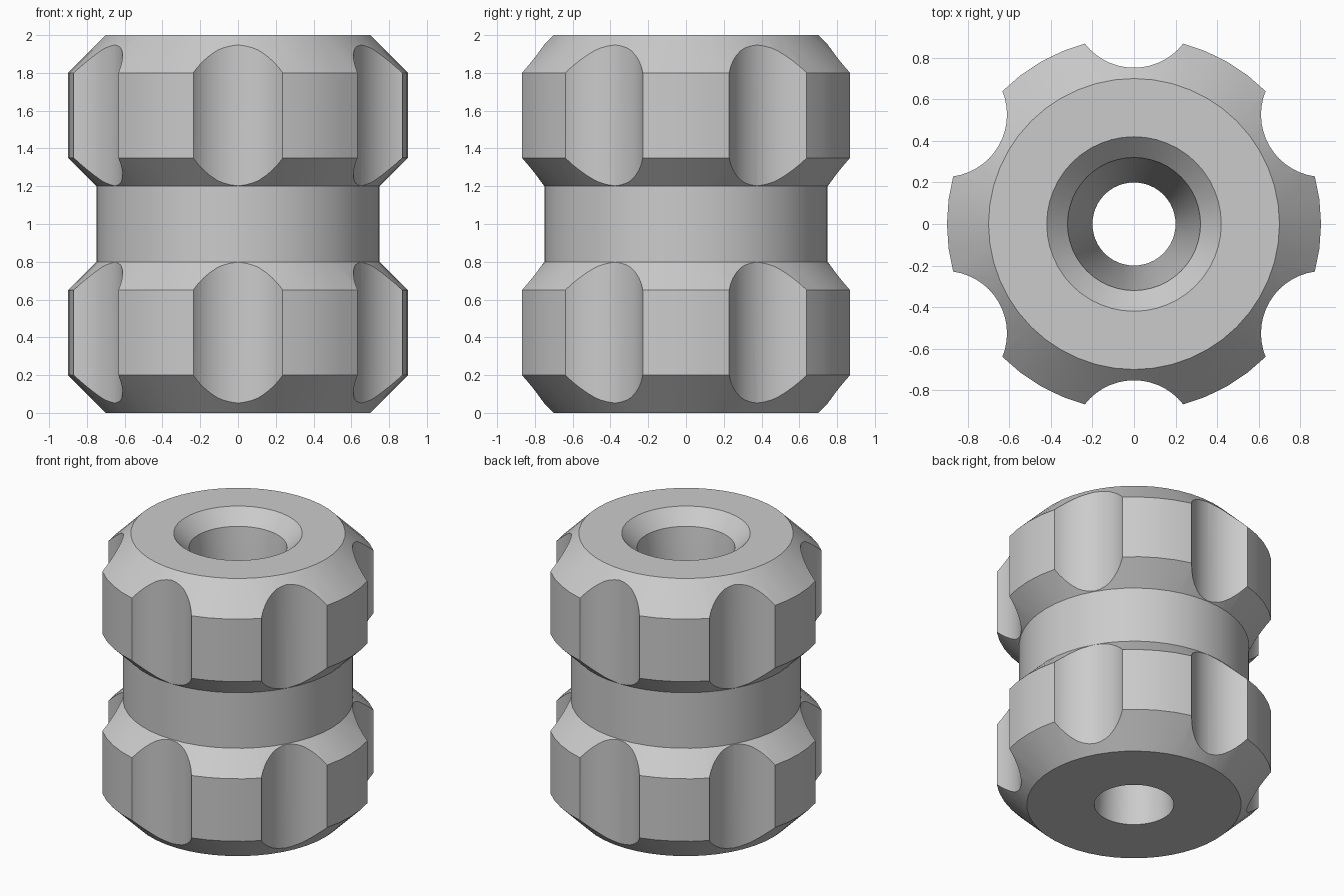
import bpy, bmesh
from math import radians, cos, sin

SEGMENTS = 48
NOTCHES = 6

if "Cube" in bpy.data.objects:
    bpy.data.objects.remove(bpy.data.objects["Cube"], do_unlink=True)

grey = bpy.data.materials.new("plain grey")
grey.use_nodes = True
colour = (0.6, 0.6, 0.6, 1)
grey.diffuse_color = colour
grey.node_tree.nodes["Principled BSDF"].inputs["Base Color"].default_value = colour


def make_object(name, bm):
    mesh = bpy.data.meshes.new(name)
    bmesh.ops.recalc_face_normals(bm, faces=bm.faces)
    bm.to_mesh(mesh)
    bm.free()
    mesh.materials.append(grey)
    obj = bpy.data.objects.new(name, mesh)
    bpy.context.collection.objects.link(obj)
    return obj


def lathe(name, profile):
    """Revolve a closed (radius, height) profile around z."""
    bm = bmesh.new()
    rings = []
    for i in range(SEGMENTS):
        a = radians(360 * i / SEGMENTS)
        rings.append([bm.verts.new((r * cos(a), r * sin(a), z)) for r, z in profile])
    n = len(profile)
    for i in range(SEGMENTS):
        here, after = rings[i], rings[(i + 1) % SEGMENTS]
        for j in range(n):
            k = (j + 1) % n
            bm.faces.new((here[j], after[j], after[k], here[k]))
    return make_object(name, bm)


# Spool body: two chamfered collars, a waist and a flared bore
outside = [(0.70, 0), (0.90, 0.20), (0.90, 0.65), (0.75, 0.80),
           (0.75, 1.20), (0.90, 1.35), (0.90, 1.80), (0.70, 2.0)]
bore = [(0.42, 2.0), (0.32, 1.90), (0.20, 1.0), (0.26, 0)]
body = lathe("grip_body", outside + bore)

# Grip notches: a ring of upright cylinders cut from both collars
bm = bmesh.new()
for i in range(NOTCHES):
    a = radians(30 + 360 * i / NOTCHES)
    new = bmesh.ops.create_cone(bm, cap_ends=True, segments=SEGMENTS,
                                radius1=0.3, radius2=0.3, depth=2.4)["verts"]
    bmesh.ops.translate(bm, verts=new, vec=(1.052 * cos(a), 1.052 * sin(a), 1))
cutter = make_object("notch_cutter", bm)
cutter.hide_render = True

cut = body.modifiers.new("notches", "BOOLEAN")
cut.operation = "DIFFERENCE"
cut.solver = "EXACT"
cut.object = cutter

bpy.context.view_layer.objects.active = body
body.select_set(True)
bpy.ops.object.modifier_apply(modifier=cut.name)
bpy.data.objects.remove(cutter, do_unlink=True)
bpy.ops.object.shade_smooth_by_angle(angle=radians(25))
